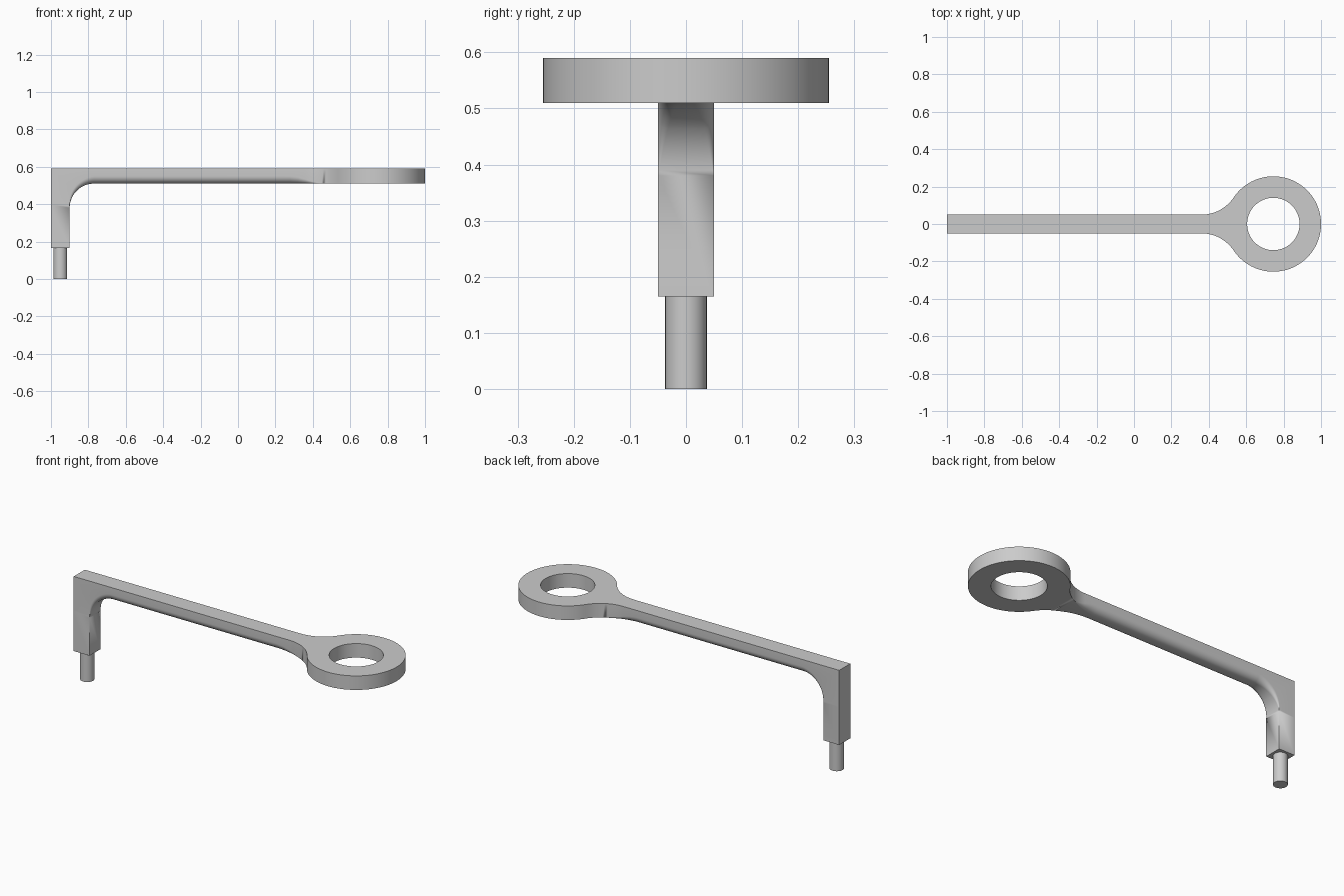
import bpy, bmesh
from math import sin, cos, pi, atan2, hypot

cube = bpy.data.objects.get("Cube")
if cube:
    bpy.data.objects.remove(cube, do_unlink=True)

grey = bpy.data.materials.new("plain grey")
grey.use_nodes = True
colour = (0.6, 0.6, 0.6, 1)
grey.diffuse_color = colour
grey.node_tree.nodes["Principled BSDF"].inputs["Base Color"].default_value = colour

TOP, UNDER, LEG_END = 0.59, 0.51, 0.165
HALF, ROUND = 0.05, 0.04                # arm half width, underside rounding
RING_X, RING_R, HOLE_R = 0.745, 0.255, 0.14
BEND_R, BEND_X = 0.13, -0.77            # inner bend of the corner
NECK_X = 0.36                           # where the arm starts to flare
gap = RING_X - NECK_X
NECK_R = (gap**2 + HALF**2 - RING_R**2) / (2 * (RING_R - HALF))


def finish(bm, name):
    bmesh.ops.remove_doubles(bm, verts=bm.verts, dist=0.0001)
    bmesh.ops.recalc_face_normals(bm, faces=bm.faces)
    mesh = bpy.data.meshes.new(name)
    bm.to_mesh(mesh)
    bm.free()
    mesh.materials.append(grey)
    obj = bpy.data.objects.new(name, mesh)
    bpy.context.collection.objects.link(obj)
    bpy.ops.object.select_all(action='DESELECT')
    obj.select_set(True)
    bpy.context.view_layer.objects.active = obj
    bpy.ops.object.shade_smooth_by_angle(angle=pi / 6)


def section(bm, inner, outer, half, r, steps=8):
    """Cross-section flat on its outer side and rounded on its inner side."""
    dx, dz = outer[0] - inner[0], outer[1] - inner[1]
    length = hypot(dx, dz)
    side = [(half, length)]
    for i in range(steps + 1):
        a = i / steps * pi / 2
        side.append((half - r + r * cos(a), r - r * sin(a)))
    points = side + [(-y, h) for y, h in reversed(side)]
    return [bm.verts.new((inner[0] + dx * h / length, y, inner[1] + dz * h / length))
            for y, h in points]


bm = bmesh.new()

# Leg and bend: rounding grows from nothing around the inner corner
rings = [section(bm, (-0.9, LEG_END), (-1, LEG_END), HALF, 0)]
bend_z = UNDER - BEND_R
reach_x, reach_z = BEND_X + 1, TOP - bend_z
angles = sorted([pi - i / 20 * pi / 2 for i in range(21)] + [atan2(reach_z, -reach_x)],
                reverse=True)
for a in angles:
    c, s = cos(a), sin(a)
    t = min(reach_x / max(-c, 1e-6), reach_z / max(s, 1e-6))
    rings.append(section(bm, (BEND_X + BEND_R * c, bend_z + BEND_R * s),
                         (BEND_X + t * c, bend_z + t * s),
                         HALF, ROUND * (pi - a) / (pi / 2)))

# Arm and flaring neck: rounding fades out towards the ring
outline = [(0.28, HALF), (0.32, HALF)]
sweep = atan2(gap, HALF + NECK_R)
for i in range(17):
    a = sweep * i / 16
    outline.append((NECK_X + NECK_R * sin(a), HALF + NECK_R * (1 - cos(a))))
for x, half in outline:
    f = min(max((0.46 - x) / 0.18, 0), 1)
    rings.append(section(bm, (x, UNDER), (x, TOP), half, ROUND * f * f * (3 - 2 * f)))

for a, b in zip(rings, rings[1:]):
    for i in range(len(a)):
        j = (i + 1) % len(a)
        bm.faces.new((a[i], a[j], b[j], b[i]))
bm.faces.new(rings[0])

# Ring plate, open where it meets the neck
tx, ty = outline[-1]
start = atan2(ty, tx - RING_X)
arc = [start - 2 * start * i / 72 for i in range(73)]
rest = [-start - 2 * (pi - start) * i / 16 for i in range(17)]


def arc_points(angle_list, radius, z):
    return [bm.verts.new((RING_X + radius * cos(a), radius * sin(a), z)) for a in angle_list]


def strip(a, b):
    for i in range(len(a) - 1):
        bm.faces.new((a[i], a[i + 1], b[i + 1], b[i]))


rims = []
for z in (TOP, UNDER):
    rim, hole, near = (arc_points(arc, RING_R, z), arc_points(arc, HOLE_R, z),
                       arc_points(rest, HOLE_R, z))
    strip(rim, hole)
    bm.faces.new([rim[0], rim[-1]] + near)
    rims.append((rim, hole, near))
for upper, lower in zip(*rims):
    strip(upper, lower)
finish(bm, "arm_with_ring")

# Round peg under the leg
bm = bmesh.new()
bmesh.ops.create_cone(bm, cap_ends=True, segments=48, radius1=0.037, radius2=0.037,
                      depth=LEG_END)
bmesh.ops.translate(bm, verts=bm.verts, vec=(-0.95, 0, LEG_END / 2))
finish(bm, "peg")
